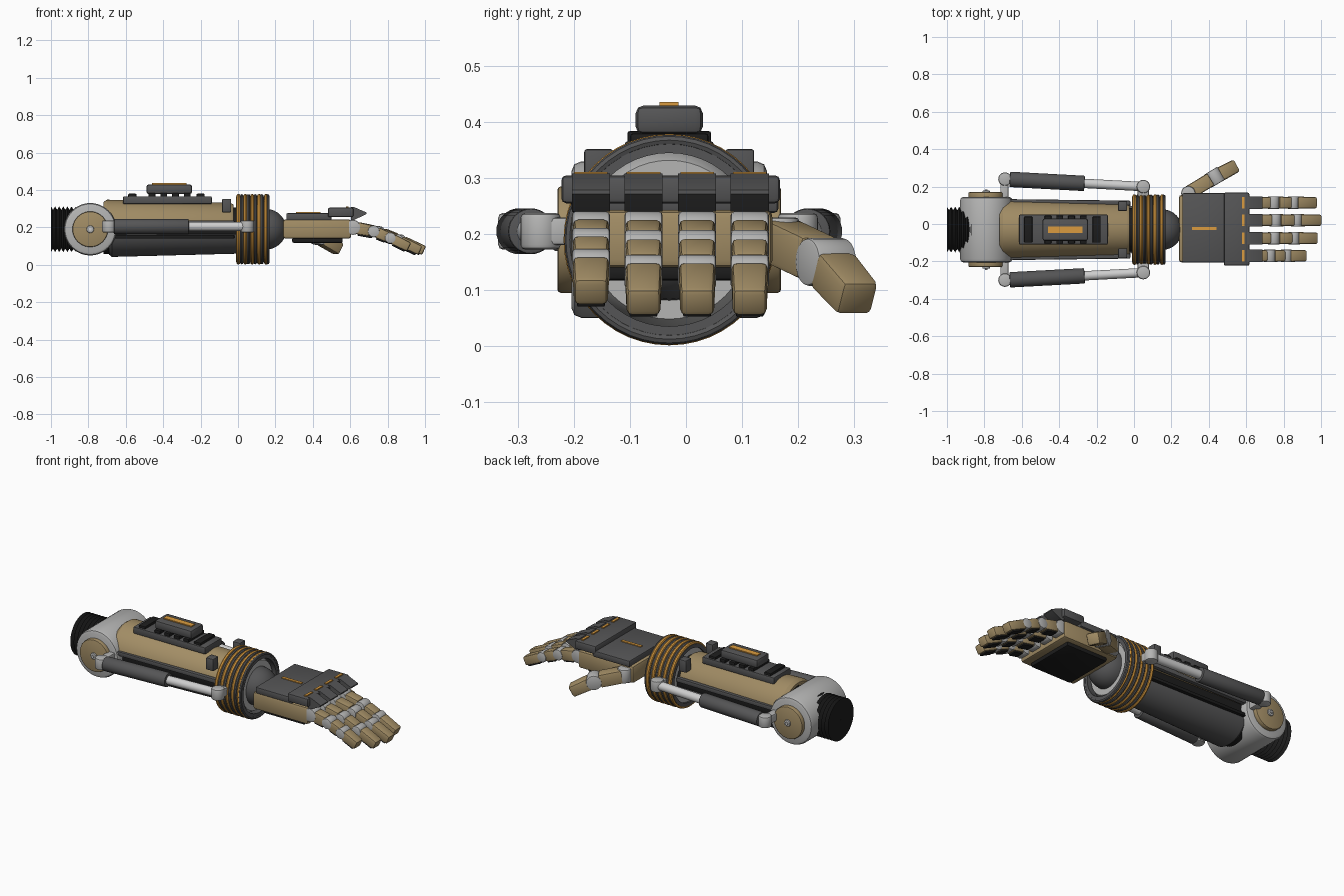
import bpy, bmesh, math
from mathutils import Vector, Matrix

if "Cube" in bpy.data.objects:
    bpy.data.objects.remove(bpy.data.objects["Cube"])

CY, CZ = -0.03, 0.19          # forearm axis


def mat(name, r, g, b):
    m = bpy.data.materials.new(name)
    m.diffuse_color = (r, g, b, 1)
    m.use_nodes = True
    m.node_tree.nodes["Principled BSDF"].inputs["Base Color"].default_value = m.diffuse_color
    return m


TAN = mat("tan_shell", 0.36, 0.265, 0.13)
LIGHT = mat("light_grey", 0.46, 0.46, 0.455)
DARK = mat("dark_grey", 0.09, 0.09, 0.092)
BLACK = mat("black_rubber", 0.012, 0.012, 0.012)
ORANGE = mat("orange_trim", 0.70, 0.33, 0.05)
SILVER = mat("silver_rod", 0.62, 0.62, 0.62)


def finish(name, bm, m):
    bmesh.ops.recalc_face_normals(bm, faces=bm.faces[:])
    for f in bm.faces:
        f.smooth = True
    for e in bm.edges:
        e.smooth = len(e.link_faces) == 2 and e.calc_face_angle(0) < math.radians(32)
    me = bpy.data.meshes.new(name)
    bm.to_mesh(me)
    bm.free()
    me.materials.append(m)
    ob = bpy.data.objects.new(name, me)
    bpy.context.collection.objects.link(ob)
    return ob


def bevel_all(bm, w):
    if w:
        sharp = [e for e in bm.edges if e.calc_face_angle(0) > 0.7]
        bmesh.ops.bevel(bm, geom=sharp, offset=w, segments=2, profile=0.5, affect='EDGES')


def box(name, x, y, z, m, bev=0.0):
    """Box from (min, max) ranges."""
    bm = bmesh.new()
    bmesh.ops.create_cube(bm, size=1)
    for v in bm.verts:
        v.co = [(r[0] + r[1]) / 2 + c * (r[1] - r[0]) for c, r in zip(v.co, (x, y, z))]
    bevel_all(bm, bev)
    return finish(name, bm, m)


def link(name, p, q, w, h, m, bev=0.01, taper=1.0, drop=0.0):
    """Box running from p to q, tapered towards q."""
    p, q = Vector(p), Vector(q)
    bm = bmesh.new()
    bmesh.ops.create_cube(bm, size=1)
    for v in bm.verts:
        t = taper if v.co.x > 0 else 1
        v.co = (v.co.x * (q - p).length, v.co.y * w * t, v.co.z * h * t - drop)
    bevel_all(bm, bev)
    rot = (q - p).to_track_quat('X', 'Z').to_matrix().to_4x4()
    bm.transform(Matrix.Translation((p + q) / 2) @ rot)
    return finish(name, bm, m)


def rod(name, p, q, r, m, bev=0.0, seg=32):
    p, q = Vector(p), Vector(q)
    bm = bmesh.new()
    bmesh.ops.create_cone(bm, cap_ends=True, segments=seg, radius1=r, radius2=r,
                          depth=(q - p).length)
    bevel_all(bm, bev)
    bm.transform(Matrix.Translation((p + q) / 2) @ (q - p).to_track_quat('Z', 'Y').to_matrix().to_4x4())
    return finish(name, bm, m)


def lathe(name, prof, m, a0=0, a1=360, seg=48):
    """Sweep a closed (x, radius) loop about the forearm axis."""
    bm = bmesh.new()
    full = a1 - a0 == 360
    rings = []
    for i in range(seg if full else seg + 1):
        a = math.radians(a0 + (a1 - a0) * i / seg)
        rings.append([bm.verts.new((x, CY + r * math.cos(a), CZ + r * math.sin(a)))
                      for x, r in prof])
    n = len(prof)
    for i in range(seg):
        A, B = rings[i], rings[(i + 1) % len(rings)]
        for j in range(n):
            k = (j + 1) % n
            bm.faces.new((A[j], A[k], B[k], B[j]))
    if not full:
        bm.faces.new(rings[0])
        bm.faces.new(rings[-1])
    return finish(name, bm, m)


def ring(name, x, r, minor, m):
    lathe(name, [(x + minor * math.cos(t * math.pi / 4), r + minor * math.sin(t * math.pi / 4))
                 for t in range(8)], m)


# Ribbed sleeve at the upper end
ribs = [(-1 + 0.011 * i, 0.122 if i % 2 == 0 else 0.104) for i in range(13)]
lathe("ribbed_sleeve", [(-1, 0.001)] + ribs + [(-0.86, 0.001)], BLACK)

# Elbow housing with side discs
rod("elbow_housing", (-0.79, -0.205, CZ), (-0.79, 0.145, CZ), 0.14, LIGHT, 0.018, 48)
for s in (-1, 1):
    side = lambda d: (-0.79, CY + s * d, CZ)
    rod("elbow_disc", side(0.16), side(0.2), 0.095, TAN, 0.006, 40)
    rod("elbow_hub", side(0.19), side(0.208), 0.02, LIGHT, 0.004, 16)
    rod("elbow_bolt", side(0.2), side(0.215), 0.009, SILVER, 0, 6)

# Forearm core and its two shells
lathe("forearm_core", [(-0.72, 0.001), (-0.72, 0.132), (0.03, 0.115), (0.03, 0.001)], BLACK)
lathe("upper_shell", [(-0.72, 0.125), (-0.72, 0.145), (-0.70, 0.158), (-0.04, 0.141),
                      (-0.025, 0.133), (-0.025, 0.11)], TAN, 14, 166, 32)
lathe("lower_shell", [(-0.69, 0.125), (-0.69, 0.135), (-0.675, 0.148), (-0.02, 0.131),
                      (0.0, 0.125), (0.0, 0.11)], DARK, 192, 348, 32)
for s in (-1, 1):
    def span(a, b):
        return sorted((CY + s * a, CY + s * b))
    link("side_rail", (-0.68, CY + s * 0.15, 0.225), (-0.02, CY + s * 0.142, 0.225),
         0.026, 0.026, DARK, 0.005)
    link("lower_side_rail", (-0.66, CY + s * 0.143, 0.15), (-0.02, CY + s * 0.132, 0.15),
         0.024, 0.02, BLACK, 0.004)
    box("shell_clip", (-0.085, -0.037), span(0.10, 0.152), (0.28, 0.352), DARK, 0.005)

    # Side pistons
    a, b = Vector((-0.69, CY + s * 0.27, 0.205)), Vector((0.05, CY + s * 0.23, 0.205))
    rod("piston_sleeve", a.lerp(b, 0.035), a.lerp(b, 0.575), 0.041, DARK, 0.005)
    rod("piston_rod", a.lerp(b, 0.55), b, 0.025, SILVER)
    for name, p in (("piston_rear_end", a), ("piston_front_end", b)):
        rod(name, p - Vector((0, 0, 0.033)), p + Vector((0, 0, 0.033)), 0.036, LIGHT, 0.009, 24)
    box("front_piston_bracket", (0.02, 0.08), span(0.175, 0.235), (0.18, 0.23), LIGHT, 0.008)
    box("rear_piston_bracket", (-0.715, -0.67), span(0.13, 0.265), (0.18, 0.23), LIGHT, 0.008)

# Control unit on the forearm
box("control_base", (-0.615, -0.14), (-0.11, 0.05), (0.325, 0.366), DARK, 0.006)
for x in (-0.565, -0.2):
    box("control_end_pad", (x - 0.022, x + 0.022), (-0.10, 0.04), (0.355, 0.38), BLACK, 0.005)
for i in range(4):
    x = -0.46 + 0.063 * i
    box("control_rib", (x - 0.018, x + 0.018), (-0.105, 0.045), (0.36, 0.384), BLACK, 0.004)
box("control_box", (-0.49, -0.245), (-0.09, 0.03), (0.378, 0.43), DARK, 0.014)
box("control_light", (-0.46, -0.275), (-0.047, -0.013), (0.427, 0.436), ORANGE)

# Wrist cuff with alternating ribs
lathe("cuff_body", [(-0.01, 0.155), (-0.01, 0.176), (0.165, 0.176), (0.165, 0.155)], DARK)
for i in range(5):
    ring("cuff_trim", 0.002 + 0.037 * i, 0.1785, 0.0105, ORANGE)
    ring("cuff_rib", 0.02 + 0.036 * i if i < 4 else 0.159, 0.178, 0.0095, DARK)
lathe("wrist_collar", [(0.0, 0.1), (0.0, 0.156), (0.125, 0.156), (0.15, 0.142), (0.15, 0.1)], LIGHT)
arc = [(0.15 + 0.108 * math.sin(t * math.pi / 16), 0.108 * math.cos(t * math.pi / 16) + 0.0005)
       for t in range(9)]
lathe("wrist_ball", [(0.0, 0.0005), (0.0, 0.108)] + arc, DARK)

# Palm and back-of-hand plates
box("palm", (0.24, 0.605), (-0.205, 0.155), (0.14, 0.243), TAN, 0.014)
box("palm_pad", (0.29, 0.56), (-0.175, 0.125), (0.117, 0.145), BLACK, 0.008)
box("hand_plate", (0.258, 0.5), (-0.205, 0.165), (0.238, 0.276), DARK, 0.007)
box("hand_plate_stripe", (0.31, 0.44), (-0.033, -0.016), (0.273, 0.281), ORANGE)
box("knuckle_plate", (0.48, 0.617), (-0.223, 0.168), (0.255, 0.305), DARK, 0.009)

# Four fingers: name-free, placed by y and scaled by length
for y, end in ((-0.17, 0.915), (-0.076, 0.975), (0.02, 0.995), (0.114, 0.97)):
    k = (end - 0.615) / 0.38
    low = 1 if y > -0.1 else 0.85

    def P(x, z):
        return Vector((0.615 + (x - 0.615) * k, y, 0.2 + (z - 0.2) * low))
    base, mid, tip, last = P(0.615, 0.2), P(0.755, 0.175), P(0.868, 0.133), P(0.995, 0.076)
    half = Vector((0, 0.034, 0))
    for j, r in ((base, 0.04), (mid, 0.032), (tip, 0.03)):
        rod("finger_joint", j - half, j + half, r, LIGHT, 0.006, 16)
    joints = (base, mid, tip, last)
    for i, (h, f0, f1) in enumerate(((0.066, 0.2, 0.86), (0.06, 0.2, 0.86), (0.056, 0.12, 1.0))):
        p, q = joints[i].lerp(joints[i + 1], f0), joints[i].lerp(joints[i + 1], f1)
        link("finger_segment", p, q, 0.065, h, TAN, 0.01, 0.93)
        link("finger_pad", p.lerp(q, 0.12), p.lerp(q, 0.88), 0.05, 0.012, BLACK, 0.003, 1, h / 2)
    box("knuckle_stripe", (0.577, 0.592), (y - 0.03, y + 0.03), (0.302, 0.311), ORANGE)

    # Wedge-shaped knuckle guard
    bm = bmesh.new()
    sides = [[bm.verts.new((x, y + d, z)) for x, z in
              ((0.605, 0.24), (0.622, 0.24), (0.688, 0.272), (0.688, 0.279), (0.622, 0.308),
               (0.605, 0.308))] for d in (-0.034, 0.034)]
    for i in range(6):
        n = (i + 1) % 6
        bm.faces.new((sides[0][i], sides[0][n], sides[1][n], sides[1][i]))
    bm.faces.new(sides[0])
    bm.faces.new(sides[1])
    finish("knuckle_guard", bm, DARK)

# Thumb
root, bend, end = Vector((0.29, 0.165, 0.19)), Vector((0.43, 0.25, 0.15)), Vector((0.54, 0.308, 0.083))
axis = (bend - root).cross(Vector((0, 0, 1))).normalized() * 0.04
rod("thumb_root_joint", root - Vector((0, 0, 0.04)), root + Vector((0, 0, 0.04)), 0.038, LIGHT, 0.008, 20)
link("thumb_base", root.lerp(bend, 0.05), root.lerp(bend, 0.82), 0.075, 0.078, TAN, 0.01)
rod("thumb_joint", bend - axis, bend + axis, 0.043, LIGHT, 0.006, 20)
link("thumb_tip", bend.lerp(end, 0.18), end, 0.078, 0.072, TAN, 0.012, 0.92)
